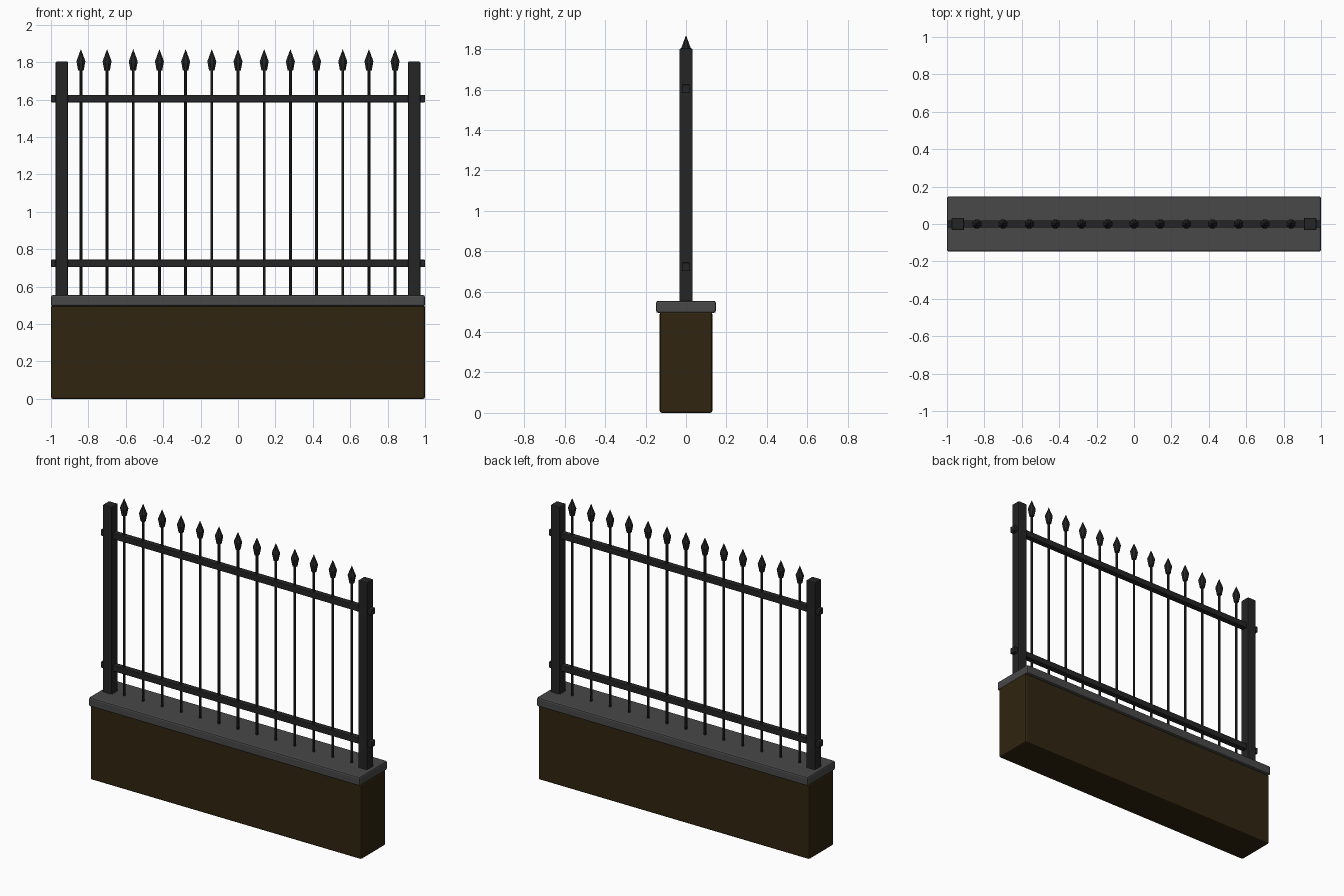
import bpy, bmesh, math

if "Cube" in bpy.data.objects:
    bpy.data.objects.remove(bpy.data.objects["Cube"])


def material(name, rgb):
    m = bpy.data.materials.new(name)
    m.diffuse_color = (*rgb, 1)
    m.use_nodes = True
    m.node_tree.nodes["Principled BSDF"].inputs["Base Color"].default_value = m.diffuse_color
    return m


BROWN = material("dark brown", (0.03, 0.018, 0.005))
GREY = material("dark grey", (0.065, 0.065, 0.065))
IRON = material("black iron", (0.018, 0.018, 0.019))


def link(name, bm, mat):
    bmesh.ops.recalc_face_normals(bm, faces=bm.faces)
    me = bpy.data.meshes.new(name)
    bm.to_mesh(me)
    bm.free()
    me.materials.append(mat)
    ob = bpy.data.objects.new(name, me)
    bpy.context.collection.objects.link(ob)
    return ob


def box(name, x0, x1, half_y, z0, z1, mat, bevel):
    bm = bmesh.new()
    bmesh.ops.create_cube(bm, size=1)
    for v in bm.verts:
        v.co = (x0 if v.co.x < 0 else x1,
                math.copysign(half_y, v.co.y),
                z0 if v.co.z < 0 else z1)
    ob = link(name, bm, mat)
    mod = ob.modifiers.new("bevel", "BEVEL")
    mod.width = bevel
    mod.segments = 2
    return ob


def lathe(name, x, profile, sides, mat):
    """Closed faceted solid from (radius, height) rings."""
    bm = bmesh.new()
    rings = []
    for r, z in profile:
        rings.append([bm.verts.new((x + r * math.cos(2 * math.pi * (i + .5) / sides),
                                    r * math.sin(2 * math.pi * (i + .5) / sides), z))
                      for i in range(sides)])
    for a, b in zip(rings, rings[1:]):
        for i in range(sides):
            j = (i + 1) % sides
            bm.faces.new((a[i], a[j], b[j], b[i]))
    bm.faces.new(rings[0])
    bm.faces.new(rings[-1])
    bmesh.ops.remove_doubles(bm, verts=bm.verts, dist=0.0002)
    return link(name, bm, mat)


# Base wall and coping
box("wall_base", -1, 1, 0.13, 0, 0.5, BROWN, 0.01)
box("wall_coping", -1, 1, 0.148, 0.495, 0.555, GREY, 0.01)

# Posts
for side, s in (("left", -1), ("right", 1)):
    box("post_" + side, s * 0.942 - 0.033, s * 0.942 + 0.033, 0.033,
        0.545, 1.803, IRON, 0.005)

# Rails
for name, z in (("lower_rail", 0.724), ("upper_rail", 1.605)):
    box(name, -1, 1, 0.02, z - 0.02, z + 0.02, IRON, 0.004)

# Pickets with spear tips
for i in range(13):
    x = (i - 6) * 0.14
    lathe(f"picket_{i}", x, [(0.008, 0.545), (0.008, 1.765)], 8, IRON)
    lathe(f"spear_tip_{i}", x,
          [(0.016, 1.755), (0.026, 1.805), (0.00005, 1.87)], 8, IRON)
